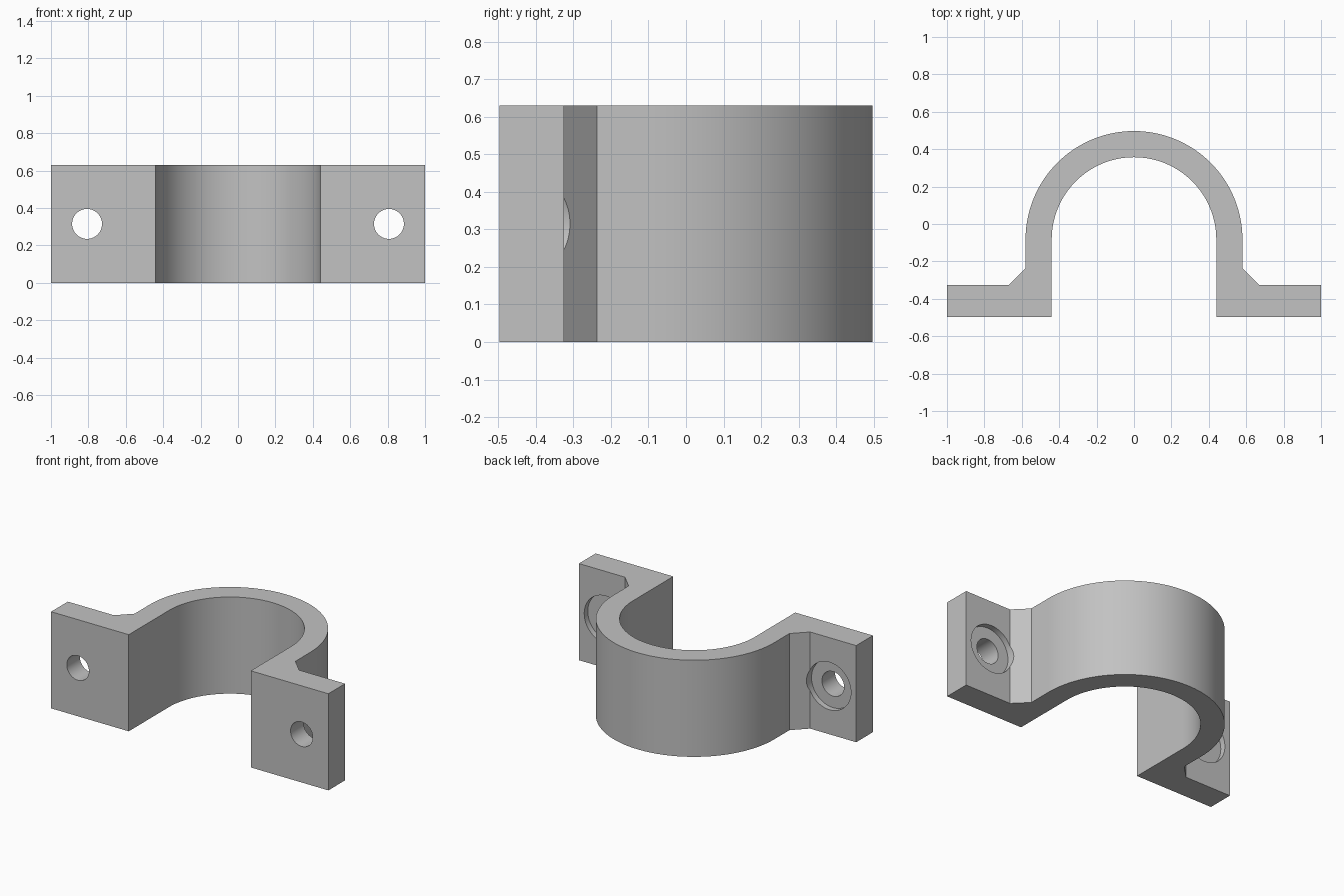
import bpy, bmesh, math
from mathutils import Matrix, Vector

if "Cube" in bpy.data.objects:
    bpy.data.objects.remove(bpy.data.objects["Cube"], do_unlink=True)

HEIGHT = 0.63
FRONT, FLANGE_BACK, CHAMFER_TOP = -0.497, -0.325, -0.237
OUTER, INNER, ARC_Y = 0.58, 0.44, -0.083
HOLE_X, HOLE_R, BORE_R, BORE_FLOOR = 0.807, 0.08, 0.155, -0.362
SEGMENTS = 72

grey = bpy.data.materials.new("plain grey")
grey.use_nodes = True
colour = (0.54, 0.54, 0.54, 1)
grey.diffuse_color = colour
grey.node_tree.nodes["Principled BSDF"].inputs["Base Color"].default_value = colour


def make_object(name, bm):
    bmesh.ops.recalc_face_normals(bm, faces=bm.faces)
    mesh = bpy.data.meshes.new(name)
    bm.to_mesh(mesh)
    bm.free()
    mesh.materials.append(grey)
    obj = bpy.data.objects.new(name, mesh)
    bpy.context.collection.objects.link(obj)
    return obj


def arc(radius):
    """Half circle from the +x side over the back to the -x side."""
    angles = [math.pi * i / SEGMENTS for i in range(SEGMENTS + 1)]
    return [(radius * math.cos(a), ARC_Y + radius * math.sin(a)) for a in angles]


def cylinder_y(name, x, radius, y0, y1):
    bm = bmesh.new()
    turn = (Matrix.Translation((x, (y0 + y1) / 2, HEIGHT / 2))
            @ Matrix.Rotation(math.pi / 2, 4, "X"))
    bmesh.ops.create_cone(bm, cap_ends=True, segments=48, radius1=radius,
                          radius2=radius, depth=y1 - y0, matrix=turn)
    obj = make_object(name, bm)
    obj.hide_render = True
    return obj


# Clamp outline: flange, chamfer, outer arch, mirrored flange, inner arch
chamfer = FLANGE_BACK - CHAMFER_TOP
flange = [(INNER, FRONT), (1, FRONT), (1, FLANGE_BACK),
          (OUTER - chamfer, FLANGE_BACK), (OUTER, CHAMFER_TOP)]
mirrored = [(-x, y) for x, y in reversed(flange)]
outline = flange + arc(OUTER) + mirrored + arc(INNER)[::-1]

bm = bmesh.new()
face = bm.faces.new([bm.verts.new((x, y, 0)) for x, y in outline])
up = bmesh.ops.extrude_face_region(bm, geom=[face])
bmesh.ops.translate(bm, vec=Vector((0, 0, HEIGHT)),
                    verts=[v for v in up["geom"] if isinstance(v, bmesh.types.BMVert)])
clamp = make_object("pipe_clamp", bm)

# Bolt holes and shallow round recesses behind each flange
cutters = []
for side, sign in (("left", 1), ("right", -1)):
    x = sign * HOLE_X
    cutters.append(cylinder_y(side + "_bolt_hole", x, HOLE_R, FRONT - 0.1, 0))
    cutters.append(cylinder_y(side + "_recess", x, BORE_R, BORE_FLOOR, -0.1))

bpy.ops.object.select_all(action="DESELECT")
clamp.select_set(True)
bpy.context.view_layer.objects.active = clamp
for cutter in cutters:
    cut = clamp.modifiers.new(cutter.name, "BOOLEAN")
    cut.operation = "DIFFERENCE"
    cut.solver = "EXACT"
    cut.object = cutter
    bpy.ops.object.modifier_apply(modifier=cut.name)
    bpy.data.objects.remove(cutter, do_unlink=True)

bpy.ops.object.shade_smooth_by_angle(angle=math.radians(30))
